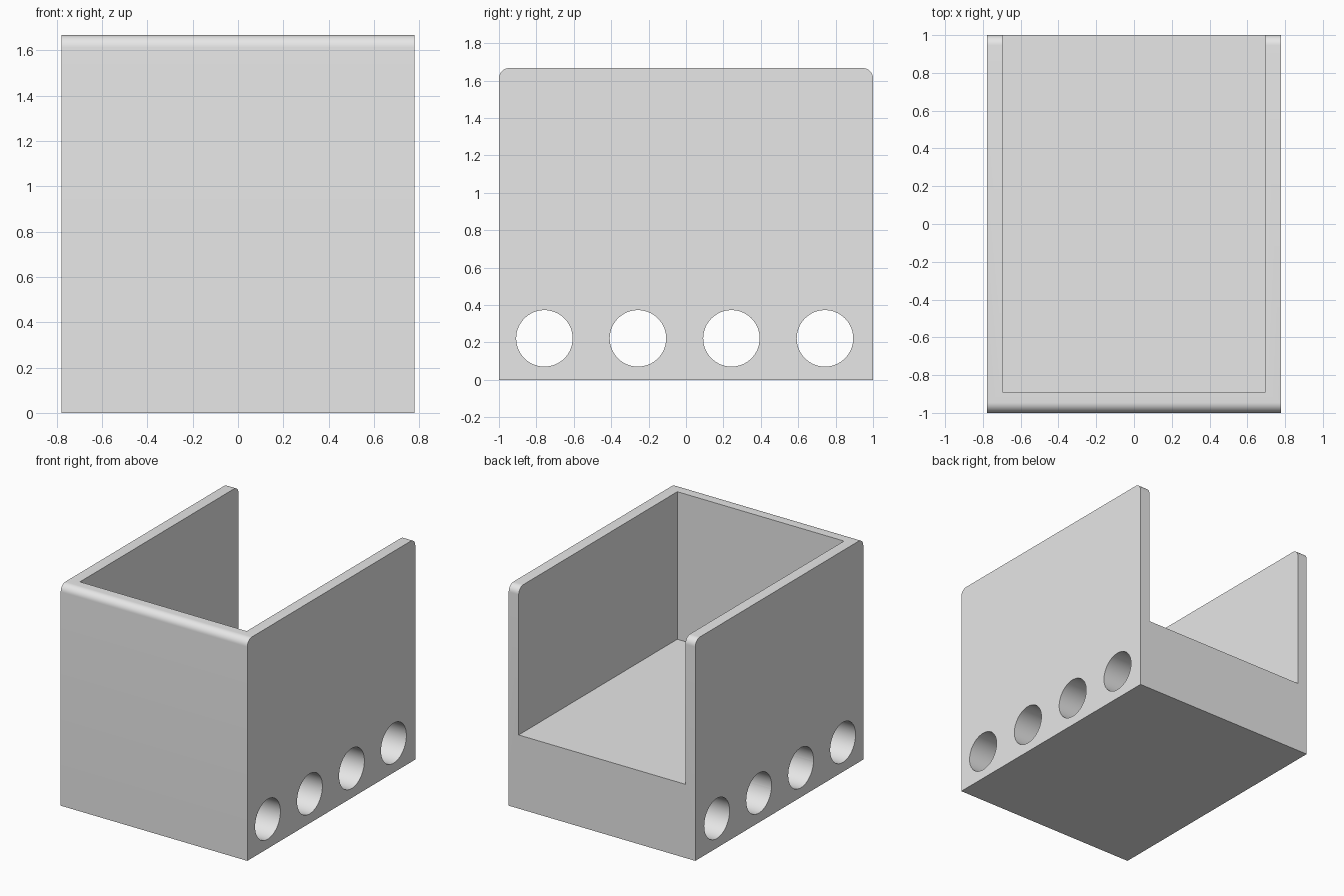
import bpy
import bmesh
import math
from mathutils import Matrix, Vector

cube = bpy.data.objects.get("Cube")
if cube:
    bpy.data.objects.remove(cube, do_unlink=True)

# Main dimensions
WIDTH, DEPTH, HEIGHT = 1.556, 2.0, 1.667
FLOOR = 0.555
SIDE_WALL, FRONT_WALL = 0.083, 0.111
HOLE_RADIUS, HOLE_Z = 0.151, 0.222

grey = bpy.data.materials.new("plain grey")
grey.use_nodes = True
grey.diffuse_color = (0.8, 0.8, 0.8, 1)
grey.node_tree.nodes["Principled BSDF"].inputs["Base Color"].default_value = (0.8, 0.8, 0.8, 1)


def add_object(name, bm):
    mesh = bpy.data.meshes.new(name)
    bm.to_mesh(mesh)
    bm.free()
    mesh.materials.append(grey)
    obj = bpy.data.objects.new(name, mesh)
    bpy.context.collection.objects.link(obj)
    return obj


def block(low, high):
    low, high = Vector(low), Vector(high)
    bm = bmesh.new()
    bmesh.ops.create_cube(bm, size=1, matrix=Matrix.Translation((low + high) / 2)
                          @ Matrix.Diagonal((*(high - low), 1)))
    return bm


# Solid body with rounded front and back top edges
bm = block((-WIDTH / 2, -DEPTH / 2, 0), (WIDTH / 2, DEPTH / 2, HEIGHT))
top_edges = [e for e in bm.edges
             if all(v.co.z > HEIGHT - 0.01 for v in e.verts)
             and abs(e.verts[0].co.y - e.verts[1].co.y) < 0.01]
bmesh.ops.bevel(bm, geom=top_edges, offset=0.055, segments=10,
                profile=0.5, affect='EDGES')
body = add_object("open_back_holder", bm)

# Cavity, open at the top and back
inner = WIDTH / 2 - SIDE_WALL
cutters = [add_object("cavity_cutter", block(
    (-inner, FRONT_WALL - DEPTH / 2, FLOOR), (inner, DEPTH, HEIGHT + 1)))]

# Four round tunnels running side to side through the base
for i in range(4):
    bm = bmesh.new()
    bmesh.ops.create_cone(
        bm, cap_ends=True, segments=64, radius1=HOLE_RADIUS,
        radius2=HOLE_RADIUS, depth=WIDTH + 1,
        matrix=Matrix.Translation((0, -0.757 + 0.5 * i, HOLE_Z))
        @ Matrix.Rotation(math.pi / 2, 4, 'Y'))
    cutters.append(add_object(f"tunnel_cutter_{i + 1}", bm))

bpy.ops.object.select_all(action='DESELECT')
body.select_set(True)
bpy.context.view_layer.objects.active = body
for cutter in cutters:
    cutter.hide_render = True
    cut = body.modifiers.new(cutter.name, 'BOOLEAN')
    cut.operation = 'DIFFERENCE'
    cut.solver = 'EXACT'
    cut.object = cutter
    bpy.ops.object.modifier_apply(modifier=cut.name)
    bpy.data.objects.remove(cutter, do_unlink=True)

# Smooth rounded edges and tunnels, crisp corners elsewhere
bpy.ops.object.shade_smooth_by_angle(angle=math.radians(30))
